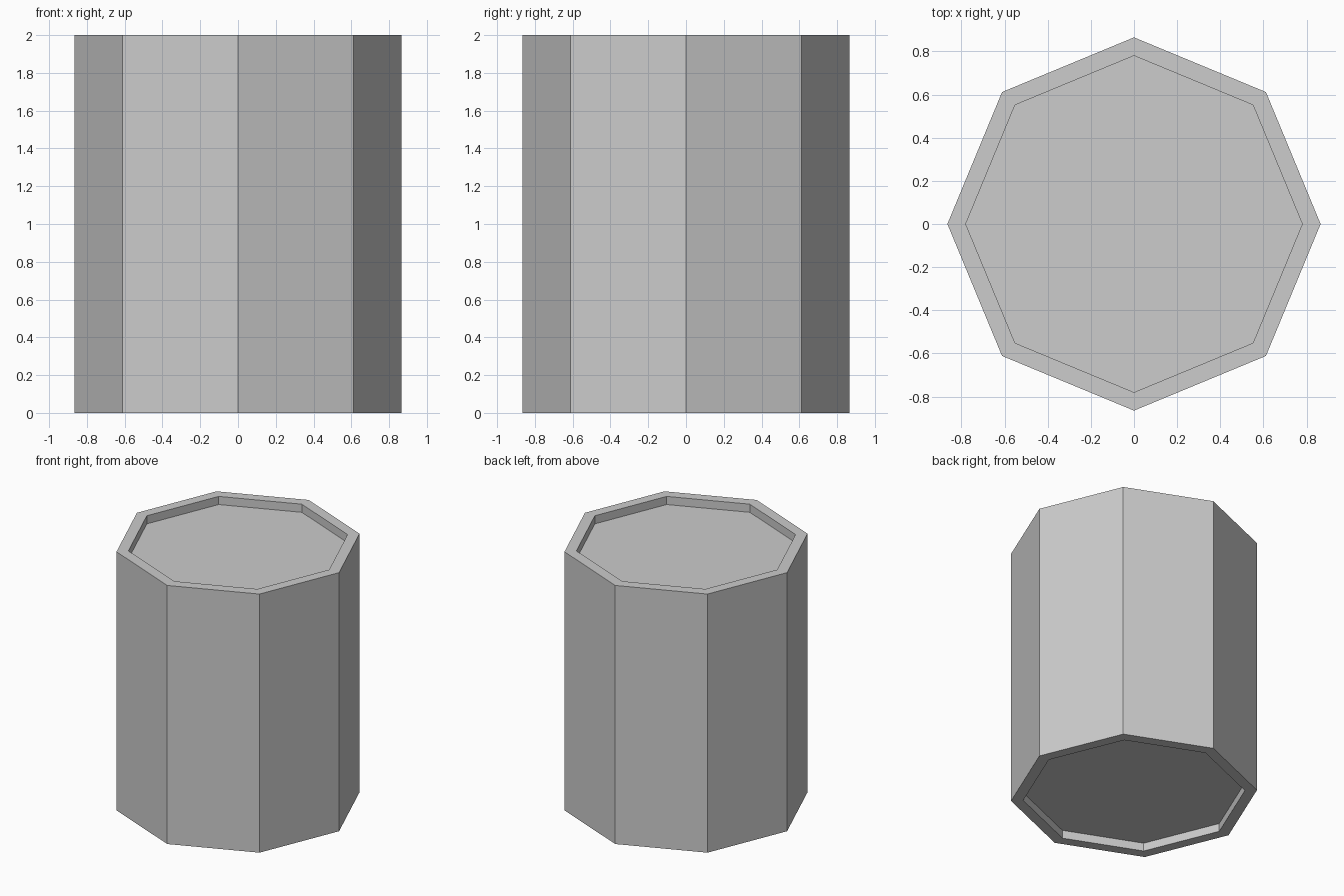
import bpy
import bmesh
from math import cos, sin, tau

cube = bpy.data.objects.get("Cube")
if cube:
    bpy.data.objects.remove(cube, do_unlink=True)

SIDES = 8
HEIGHT = 2.0
OUTER = 0.865
INNER = 0.78
RECESS = 0.063

grey = bpy.data.materials.new("light_grey")
grey.use_nodes = True
colour = (0.604, 0.604, 0.604, 1)
grey.diffuse_color = colour
grey.node_tree.nodes["Principled BSDF"].inputs["Base Color"].default_value = colour

bm = bmesh.new()


def ring(radius, z):
    return [bm.verts.new((radius * cos(tau * i / SIDES), radius * sin(tau * i / SIDES), z))
            for i in range(SIDES)]


# Closed profile from the sunken base, round the outside, to the sunken lid
profile = [(INNER, RECESS), (INNER, 0), (OUTER, 0),
           (OUTER, HEIGHT), (INNER, HEIGHT), (INNER, HEIGHT - RECESS)]
rings = [ring(r, z) for r, z in profile]
for low, high in zip(rings, rings[1:]):
    for i in range(SIDES):
        j = (i + 1) % SIDES
        bm.faces.new((low[i], low[j], high[j], high[i]))

# Recessed base and lid panels
bm.faces.new(rings[0][::-1])
bm.faces.new(rings[-1])
bmesh.ops.recalc_face_normals(bm, faces=bm.faces)

mesh = bpy.data.meshes.new("octagonal_drum")
bm.to_mesh(mesh)
bm.free()
mesh.materials.append(grey)
drum = bpy.data.objects.new("octagonal_drum", mesh)
bpy.context.collection.objects.link(drum)
